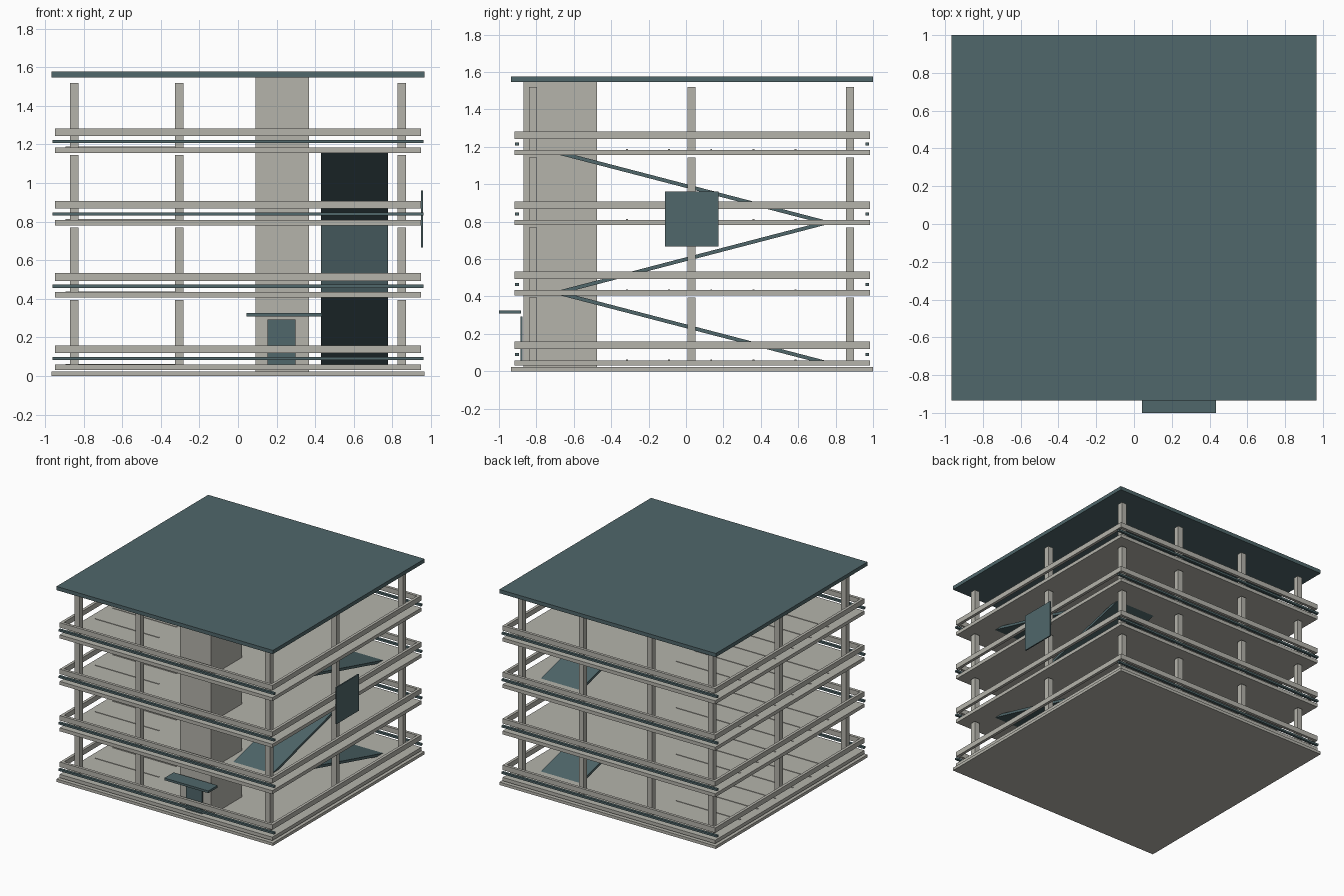
import bpy
import math

if "Cube" in bpy.data.objects:
    bpy.data.objects.remove(bpy.data.objects["Cube"])


def material(name, rgb):
    m = bpy.data.materials.new(name)
    m.diffuse_color = (*rgb, 1.0)
    m.use_nodes = True
    m.node_tree.nodes["Principled BSDF"].inputs["Base Color"].default_value = m.diffuse_color
    return m


CONCRETE = material("warm grey concrete", (0.46, 0.455, 0.41))
TEAL = material("dark teal metal", (0.08, 0.135, 0.145))


def box(name, x, y, z, mat):
    """Box from (min, max) ranges on each axis."""
    lo, hi = zip(x, y, z)
    verts = [(a, b, c) for a in x for b in y for c in z]
    faces = [(0, 1, 3, 2), (4, 6, 7, 5), (0, 4, 5, 1),
             (2, 3, 7, 6), (0, 2, 6, 4), (1, 5, 7, 3)]
    mid = [(l + h) / 2 for l, h in zip(lo, hi)]
    mesh = bpy.data.meshes.new(name)
    mesh.from_pydata([[p - m for p, m in zip(v, mid)] for v in verts], [], faces)
    mesh.materials.append(mat)
    ob = bpy.data.objects.new(name, mesh)
    ob.location = mid
    bpy.context.collection.objects.link(ob)
    return ob


CY = 0.0325           # depth centre of the building
HX, HY = 0.949, 0.95  # half size of a deck
STEP = 0.375          # storey height
LEVELS = 4
T = 0.023             # parapet thickness
FRONT, BACK = CY - HY, CY + HY

# Ground plinth and roof
for name, z, mat in (("plinth", (0, 0.023), CONCRETE), ("roof", (1.547, 1.577), TEAL)):
    box(name, (-0.966, 0.966), (CY - 0.967, CY + 0.967), z, mat)

for level in range(LEVELS):
    z = STEP * level
    n = level + 1
    # Parking deck
    box(f"deck_{n}", (-HX, HX), (FRONT, BACK), (z + 0.031, z + 0.059), CONCRETE)

    # Parapet beams on all four sides
    rail_z = (z + 0.118, z + 0.158)
    for name, y in (("front", (FRONT, FRONT + T)), ("back", (BACK - T, BACK))):
        box(f"{name}_parapet_{n}", (-HX, HX), y, rail_z, CONCRETE)
    for name, x in (("left", (-HX, -HX + T)), ("right", (HX - T, HX))):
        box(f"{name}_parapet_{n}", x, (FRONT, BACK), rail_z, CONCRETE)

    # Teal strips on the front and back
    for name, y in (("front", CY - 0.936), ("back", CY + 0.936)):
        box(f"{name}_strip_{n}", (-0.962, 0.962), (y - 0.01, y + 0.01),
            (z + 0.082, z + 0.098), TEAL)

    # Perimeter columns
    for x in (-0.85, -0.305, 0.305, 0.85):
        for y in (CY - 0.85, CY - 0.003, CY + 0.845):
            if abs(x) < 0.5 and abs(y) < 0.5:
                continue
            box(f"column_{n}", (x - 0.022, x + 0.022), (y - 0.022, y + 0.022),
                (z + 0.059, z + 0.394), CONCRETE)

    # Parking bay lines
    for k in range(6):
        y = -0.54 + 0.225 * k
        box(f"bay_line_{n}", (-0.895, -0.325), (y - 0.005, y + 0.005),
            (z + 0.059, z + 0.063), CONCRETE)

# Zigzag ramps between decks
RUN = 1.44
for level in range(LEVELS - 1):
    length = math.hypot(RUN, STEP)
    z = 0.045 + STEP * (level + 0.5)
    ramp = box(f"ramp_{level + 1}", (0.43, 0.778),
               (CY - length / 2, CY + length / 2), (z - 0.01, z + 0.01), TEAL)
    ramp.rotation_euler.x = math.atan2(STEP, RUN) * (1 if level % 2 else -1)

# Stair core with entrance door and canopy
box("stair_core", (0.09, 0.367), (-0.87, -0.476), (0.023, 1.547), CONCRETE)
box("entrance_door", (0.154, 0.299), (-0.884, -0.875), (0.03, 0.293), TEAL)
box("entrance_canopy", (0.043, 0.435), (-1.0, -0.882), (0.308, 0.326), TEAL)

# Plain sign board on the right side
box("sign_board", (0.949, 0.959), (-0.112, 0.174), (0.666, 0.961), TEAL)
